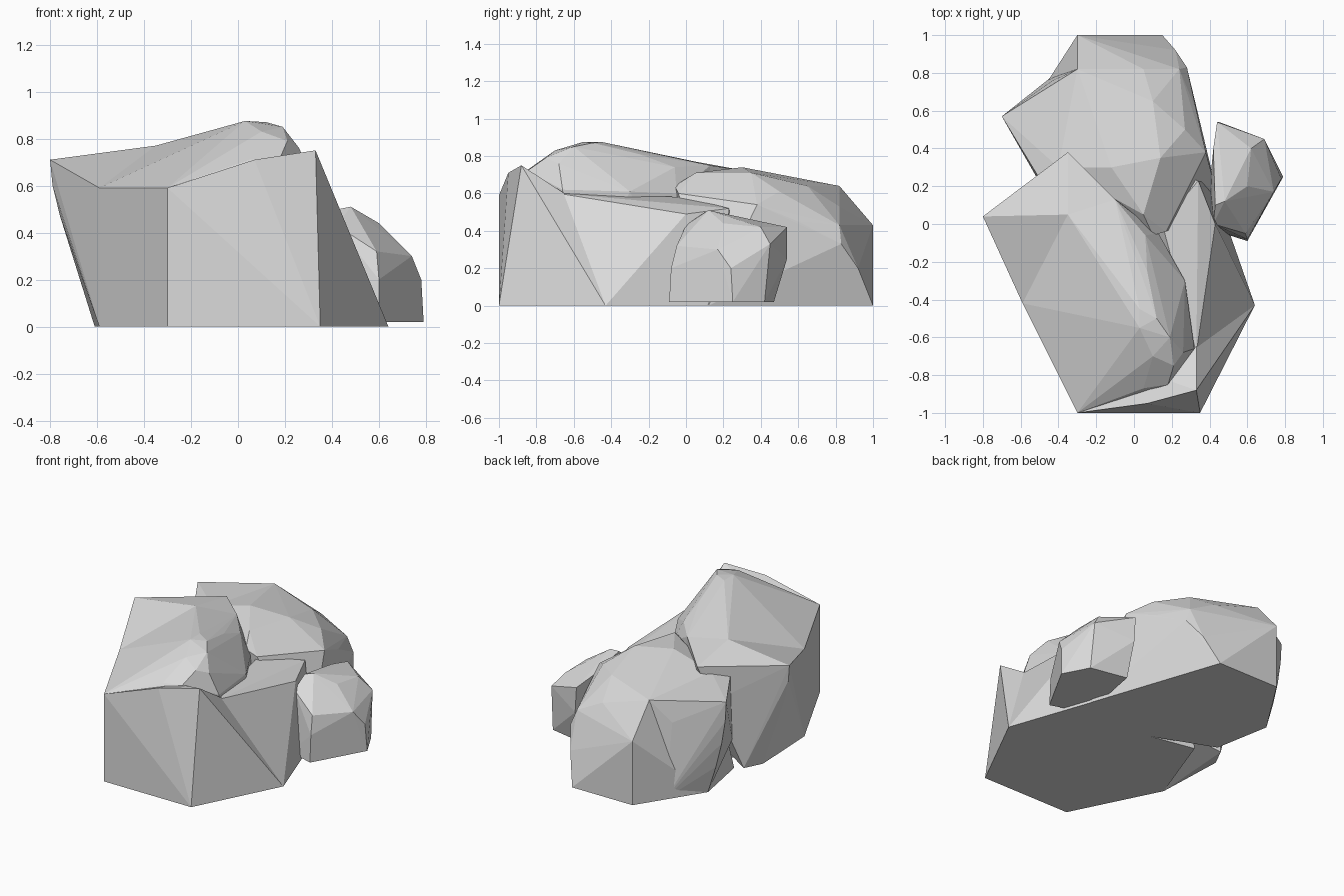
import bpy
import bmesh
from mathutils import Vector

default_cube = bpy.data.objects.get("Cube")
if default_cube:
    bpy.data.objects.remove(default_cube, do_unlink=True)

# One plain stone colour for the whole cluster
stone = bpy.data.materials.new("grey_stone")
stone.use_nodes = True
stone_colour = (0.71, 0.71, 0.71, 1)
stone.diffuse_color = stone_colour
stone.node_tree.nodes["Principled BSDF"].inputs["Base Color"].default_value = stone_colour


def footprint(outline, height=0):
    """Place a flat outline at the given height."""
    return [(x, y, height) for x, y in outline]


def belly(top, foot, bulge, steps=4):
    """Points down a rounded overhang, bowed outward between rim and foot."""
    top, foot = Vector(top), Vector(foot)
    control = Vector((top.x, top.y, top.z * bulge))
    points = []
    for step in range(steps + 1):
        t = step / steps
        points.append((1 - t) ** 2 * top + 2 * t * (1 - t) * control + t * t * foot)
    return points


def chiselled_rock(name, *groups):
    """Wrap groups of corner points in one tight faceted skin."""
    bm = bmesh.new()
    for group in groups:
        for point in group:
            bm.verts.new(point)
    result = bmesh.ops.convex_hull(bm, input=bm.verts)
    unused = set(result["geom_interior"]) | set(result["geom_unused"])
    loose = [item for item in unused if isinstance(item, bmesh.types.BMVert)]
    bmesh.ops.delete(bm, geom=loose, context="VERTS")
    bmesh.ops.dissolve_limit(bm, angle_limit=0.02, verts=bm.verts, edges=bm.edges)
    bmesh.ops.recalc_face_normals(bm, faces=bm.faces)
    mesh = bpy.data.meshes.new(name)
    bm.to_mesh(mesh)
    bm.free()
    mesh.materials.append(stone)
    rock = bpy.data.objects.new(name, mesh)
    bpy.context.collection.objects.link(rock)


# Corners shared by neighbouring lumps of the front boulder
front_corner = [(-.3, -1, 0), (-.3, -1, .59)]
side_corner = [(-.59, -.42, 0), (-.59, -.42, .59)]
side_spur = (.64, -.43, 0)
saddle = [(-.35, .05, .77), (-.1, .13, .75)]

# Front boulder: upright prow with its raised left corner
prow_brow = [(.07, -.95, .71), (.23, -.9, .71), (.33, -.88, .75), (.1, -.8, .69)]
prow_back = [(.33, -.65, .6), (.35, -1, 0), side_spur, (0, -.5, 0)]
chiselled_rock("front_boulder_prow", front_corner, prow_brow, prow_back)

# Front boulder: low shelf running back along its left side
shelf_rim = [(.33, -.68, .6), (.38, -.3, .54), (.43, 0, .49), (.34, .23, .52), (.15, 0, .58)]
shelf_base = footprint([(.35, -.9), (.42, .2), (-.1, .3), (0, -.8)])
chiselled_rock("front_boulder_shelf", shelf_rim, shelf_base, [side_spur])

# Front boulder: tall crown stepping down to the shelf
crown_peak = [(.03, -.55, .875), (.03, -.45, .875), (.12, -.5, .87), (.19, -.6, .85),
              (.07, -.25, .81), (.1, -.7, .83), (.21, -.75, .79), (.26, -.68, .76), (.06, -.06, .74)]
crown_rim = [(.05, -.87, .71), (.18, -.85, .72), (.32, -.66, .62), (.27, -.3, .61), (.13, -.05, .6)]
crown_foot = footprint([(.1, -.9), (.27, -.6), (.1, 0), (-.4, .1)])
chiselled_rock("front_boulder_crown", front_corner, side_corner, saddle,
               crown_peak, crown_rim, crown_foot)

# Front boulder: rounded overhang on its right side
overhang = belly((-.8, .04, .71), (-.63, -.03, .15), .72)
back_flank = [(-.35, .38, .71), (-.47, .28, .5), (-.54, .2, .25), (-.55, .17, 0)]
chiselled_rock("front_boulder_overhang", side_corner, [(-.62, -.3, .62), (-.61, .05, 0)],
               saddle, overhang, back_flank, [(0, 0, .2)])

# Back boulder: broad sloping top, its rear corner cut away towards the left
rear_base = footprint([(-.3, 1), (.15, 1), (.45, .12), (0, 0), (-.5, .2), (-.57, .58)])
rear_rim = [(-.3, .82, .64), (-.3, 1, .43), (.05, .82, .53), (.24, .82, .43), (.28, .83, .33),
            (.22, .92, .2), (.33, .6, .45), (.38, .38, .54)]
rear_ridge = [(-.12, .3, .74), (.05, .05, .71), (.1, -.06, .64), (.17, -.04, .6),
              (.14, .35, .71), (.27, .5, .61), (.1, .65, .64), (-.4, .3, .66)]
chiselled_rock("back_boulder", rear_base, rear_rim, rear_ridge)

# Back boulder: rounded right corner jutting out over its base
rear_corner = belly((-.7, .57, .64), (-.57, .58, 0), .6)
corner_sides = [(-.5, .24, .64), (-.5, .22, .2), (-.43, .76, .5), (-.41, .8, 0)]
chiselled_rock("back_boulder_corner", rear_corner, corner_sides, rear_rim[:1],
               rear_ridge[-1:], [(-.3, .4, 0)])

# Small rock leaning against the left side
small_base = footprint([(.6, -.09), (.79, .25), (.7, .42), (.45, .47), (.4, .2), (.41, -.03)], .02)
small_top = [(.43, .1, .5), (.48, .12, .51), (.42, 0, .43), (.42, .4, .45), (.6, .2, .44),
             (.62, .4, .42), (.44, .54, .42), (.45, .54, .25)]
small_shoulder = [(.59, -.05, .32), (.6, -.08, .2), (.74, .17, .3), (.78, .24, .2), (.69, .45, .33)]
chiselled_rock("small_side_rock", small_base, small_top, small_shoulder)
